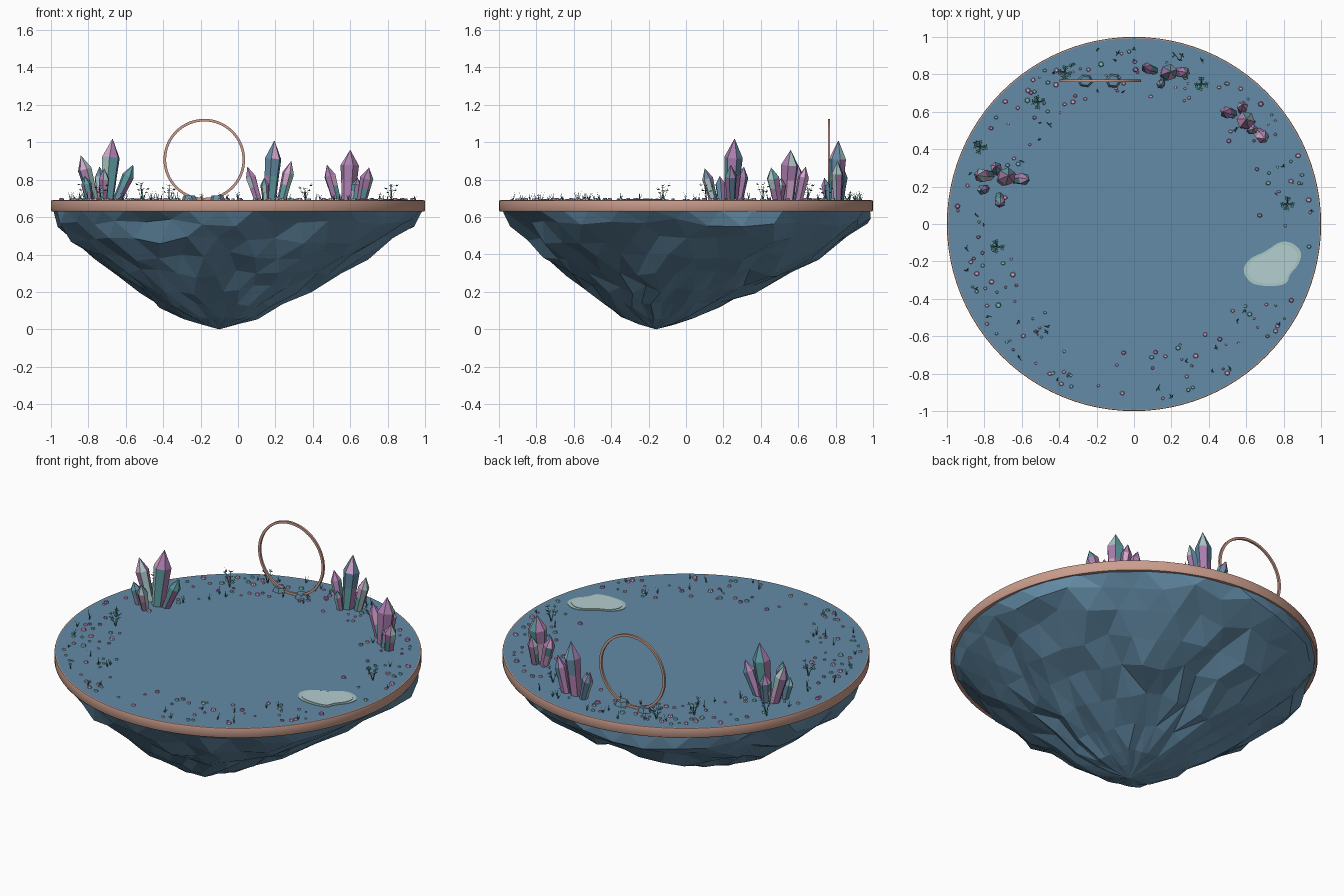
import bpy, bmesh, math, random
from mathutils import Vector, Matrix, noise

random.seed(7)
TAU = math.tau
TOP = 0.69

if "Cube" in bpy.data.objects:
    bpy.data.objects.remove(bpy.data.objects["Cube"], do_unlink=True)


def material(name, r, g, b):
    m = bpy.data.materials.new(name)
    m.use_nodes = True
    m.diffuse_color = (r, g, b, 1)
    m.node_tree.nodes["Principled BSDF"].inputs["Base Color"].default_value = (r, g, b, 1)
    return m


ISLAND = material("island blue", 0.125, 0.26, 0.385)
COPPER = material("copper", 0.60, 0.34, 0.265)
MAUVE = material("mauve", 0.41, 0.21, 0.43)
ROSE = material("rose", 0.66, 0.38, 0.60)
TEAL = material("teal", 0.11, 0.34, 0.36)
MINT = material("mint", 0.22, 0.52, 0.52)
PALE = material("pale green", 0.40, 0.57, 0.56)
SLATE = material("crystal blue", 0.13, 0.26, 0.38)
LEAF = material("leaf green", 0.08, 0.27, 0.26)
WATER = material("pond water", 0.46, 0.62, 0.63)


def finish(name, bm, mats, smooth=False):
    bmesh.ops.recalc_face_normals(bm, faces=bm.faces[:])
    mesh = bpy.data.meshes.new(name)
    bm.to_mesh(mesh)
    bm.free()
    for m in mats:
        mesh.materials.append(m)
    ob = bpy.data.objects.new(name, mesh)
    bpy.context.collection.objects.link(ob)
    if smooth:
        bpy.ops.object.select_all(action="DESELECT")
        ob.select_set(True)
        bpy.context.view_layer.objects.active = ob
        bpy.ops.object.shade_smooth_by_angle(angle=math.radians(35))
    return ob


def ring(bm, n, r, z, turn=0.0):
    return [bm.verts.new((r * math.cos(TAU * i / n + turn), r * math.sin(TAU * i / n + turn), z))
            for i in range(n)]


def bridge(bm, a, b):
    n = len(a)
    return [bm.faces.new((a[i], a[(i + 1) % n], b[(i + 1) % n], b[i])) for i in range(n)]


def fan(bm, loop, tip):
    n = len(loop)
    return [bm.faces.new((loop[i], loop[(i + 1) % n], tip)) for i in range(n)]


# Platform floor and copper rim
bm = bmesh.new()
bm.faces.new(ring(bm, 96, 0.993, TOP))
finish("platform_floor", bm, [ISLAND])
bm = bmesh.new()
loops = [ring(bm, 96, r, z) for r, z in
         [(0.992, TOP), (0.998, 0.689), (1.0, 0.682), (1.0, 0.638), (0.996, 0.631), (0.95, 0.631)]]
for a, b in zip(loops, loops[1:]):
    bridge(bm, a, b)
bm.faces.new(loops[-1])
finish("platform_rim", bm, [COPPER], True)

# Faceted hanging rock, leaning towards its off-centre tip
bm = bmesh.new()
tip = Vector((-0.10, -0.16, 0))
loops = []
SEG = 34
levels = [(0.64, 0.988), (0.57, 0.955), (0.48, 0.865), (0.39, 0.735), (0.30, 0.605),
          (0.21, 0.455), (0.13, 0.32), (0.06, 0.195), (0.03, 0.10)]
for k, (z, r) in enumerate(levels):
    loop = ring(bm, SEG, r, z, (k % 2) * math.pi / SEG)
    lean = tip * min(1, 1.15 * (1 - z / 0.64)) + Vector((0, 0.05 * min(1, z * 3), 0))
    for v in loop:
        d = Vector((v.co.x, v.co.y, 0)).normalized()
        if k:
            ridge = noise.noise(d * 3.6 + Vector((0, 0, z * 2))) * 0.08
            v.co += d * r * (ridge + random.uniform(-0.04, 0.04))
            v.co.z += random.uniform(-0.025, 0.025) * min(1, z * 5)
            v.co += lean
        far = v.co.xy.length
        if far > 0.988:
            v.co.x *= 0.988 / far
            v.co.y *= 0.988 / far
        v.co.z = max(v.co.z, 0.012)
    loops.append(loop)
for a, b in zip(loops, loops[1:]):
    bridge(bm, a, b)
fan(bm, loops[-1], bm.verts.new(tip))
bmesh.ops.triangulate(bm, faces=bm.faces[:])
finish("hanging_rock", bm, [ISLAND])

# Standing hoop: flat band with square edges
bm = bmesh.new()
loops = [ring(bm, 64, r, z) for r, z in
         [(0.204, -0.006), (0.218, -0.006), (0.218, 0.006), (0.204, 0.006)]]
for a, b in zip(loops, loops[1:] + loops[:1]):
    bridge(bm, a, b)
bmesh.ops.transform(bm, verts=bm.verts[:], matrix=Matrix.Translation((-0.18, 0.765, 0.907))
                    @ Matrix.Rotation(math.pi / 2, 4, "X"))
finish("standing_hoop", bm, [COPPER], True)


# Flat-topped stones, first the pair at the foot of the hoop
def stone(bm, x, y, r, h, mat=0):
    turn = random.uniform(0, TAU)
    low, high = ring(bm, 6, r, 0, turn), ring(bm, 6, r * 0.72, h, turn)
    faces = bridge(bm, low, high) + [bm.faces.new(high)]
    for f in faces:
        f.material_index = mat
    shape = Matrix.Translation((x, y, TOP)) @ Matrix.Diagonal((1, random.uniform(0.75, 1), 1, 1))
    bmesh.ops.transform(bm, matrix=shape, verts=low + high)


bm = bmesh.new()
for x in (-0.26, -0.11):
    stone(bm, x, 0.765, 0.042, 0.025)
finish("hoop_stones", bm, [SLATE])

# Crystal clusters: base x, base y, tip x, tip y, tip z, radius
GEMS = [MAUVE, ROSE, TEAL, PALE, SLATE]


def crystal(bm, bx, by, tx, ty, tz, r, weights):
    base = Vector((bx, by, TOP - 0.01))
    axis = Vector((tx, ty, tz)) - base
    h = axis.length
    loops = [ring(bm, 6, r * s, h * t, 0.3) for s, t in ((0.72, 0), (0.87, 0.42), (1, 0.7))]
    point = bm.verts.new((0, 0, h))
    bands = [bridge(bm, loops[0], loops[1]), bridge(bm, loops[1], loops[2]), fan(bm, loops[2], point)]
    bm.faces.new(loops[0])
    # Each side keeps its colour up the crystal, with some changes between bands
    for side in zip(*bands):
        shade = random.choices(range(5), weights)[0]
        for f in side:
            f.material_index = shade
            if random.random() < 0.45:
                shade = random.choices(range(5), weights)[0]
    turn = Matrix.Translation(base) @ axis.to_track_quat("Z", "Y").to_matrix().to_4x4()
    bmesh.ops.transform(bm, matrix=turn, verts=sum(loops, []) + [point])


CLUSTERS = {
    "left_crystals": ((5, 1, 4, 2, 3), [
        (-0.70, 0.24, -0.67, 0.26, 1.02, 0.050), (-0.77, 0.26, -0.84, 0.26, 0.93, 0.038),
        (-0.65, 0.24, -0.56, 0.24, 0.88, 0.033), (-0.79, 0.19, -0.82, 0.18, 0.82, 0.028),
        (-0.72, 0.15, -0.715, 0.10, 0.86, 0.030), (-0.73, 0.28, -0.74, 0.31, 0.87, 0.032)]),
    "middle_crystals": ((5, 1, 3, 2, 3), [
        (0.17, 0.80, 0.195, 0.815, 1.01, 0.046), (0.11, 0.82, 0.05, 0.84, 0.87, 0.030),
        (0.23, 0.81, 0.285, 0.81, 0.90, 0.032), (0.15, 0.76, 0.14, 0.74, 0.81, 0.024)]),
    "right_crystals": ((8, 4, 2, 1, 0), [
        (0.59, 0.54, 0.60, 0.56, 0.96, 0.050), (0.66, 0.49, 0.70, 0.455, 0.865, 0.036),
        (0.53, 0.59, 0.475, 0.60, 0.88, 0.033), (0.58, 0.60, 0.58, 0.64, 0.87, 0.030),
        (0.62, 0.50, 0.64, 0.51, 0.81, 0.028)]),
}
for name, (weights, shapes) in CLUSTERS.items():
    bm = bmesh.new()
    for s in shapes:
        crystal(bm, *s, weights)
    finish(name, bm, GEMS)

# Pond: rounded outline with a paler inner sheet
outline = [Vector(p) for p in [(0.58, -0.24), (0.62, -0.18), (0.70, -0.15), (0.78, -0.09),
                               (0.85, -0.10), (0.90, -0.15), (0.88, -0.22), (0.83, -0.27),
                               (0.82, -0.32), (0.74, -0.335), (0.64, -0.325), (0.60, -0.29)]]
for _ in range(2):
    cut = []
    for p, q in zip(outline, outline[1:] + outline[:1]):
        cut += [p.lerp(q, 0.25), p.lerp(q, 0.75)]
    outline = cut
mid = sum(outline, Vector((0, 0))) / len(outline)


def sheet(name, scale, z, mat):
    bm = bmesh.new()
    low, high = [[bm.verts.new((*(mid + (p - mid) * scale), h)) for p in outline] for h in (TOP, z)]
    bridge(bm, low, high)
    bm.faces.new(high)
    finish(name, bm, [mat])


sheet("pond_bank", 1.0, TOP + 0.003, PALE)
sheet("pond_water", 0.87, TOP + 0.006, WATER)


def blade(bm, foot, end, width):
    side = Vector((0, 0, 1)).cross(end - foot).normalized() * width
    bm.faces.new([bm.verts.new(p) for p in (foot - side, foot + side, end)])


def ring_spot():
    # Random place on the planted border, clear of the pond
    while True:
        a, r = random.uniform(0, TAU), 0.95 - 0.28 * random.random() ** 1.4
        p = Vector((r * math.cos(a), r * math.sin(a), TOP))
        if (p.xy - mid).length > 0.2:
            return p


# Ferns with arching stems and paired leaflets
bm = bmesh.new()
for x, y in [(-0.51, 0.65), (-0.82, 0.41), (-0.73, -0.12), (0.82, 0.11), (-0.37, 0.81), (0.36, 0.75)]:
    for i in range(4):
        a = TAU * i / 4 + random.uniform(-0.4, 0.4)
        out = Vector((math.cos(a), math.sin(a), 0))
        foot = Vector((x, y, TOP))
        end = foot + out * 0.036 + Vector((0, 0, random.uniform(0.07, 0.115)))
        blade(bm, foot, end, 0.004)
        across = Vector((-out.y, out.x, 0))
        for t in (0.5, 0.78):
            p = foot.lerp(end, t)
            for s in (-1, 1):
                blade(bm, p, p + across * s * 0.017 + out * 0.008 + Vector((0, 0, 0.008)), 0.008)
finish("ferns", bm, [LEAF])

# Grass tufts
bm = bmesh.new()
for _ in range(45):
    foot = ring_spot()
    for _ in range(4):
        end = foot + Vector((random.uniform(-0.02, 0.02), random.uniform(-0.02, 0.02),
                             random.uniform(0.02, 0.055)))
        blade(bm, foot, end, 0.003)
finish("grass_tufts", bm, [LEAF])

# Scattered pebbles
bm = bmesh.new()
for _ in range(170):
    p = ring_spot()
    r = random.uniform(0.007, 0.016)
    stone(bm, p.x, p.y, r, r * 0.8, random.choice((0, 1, 1, 1, 2, 2)))
finish("pebbles", bm, [MAUVE, ROSE, MINT])
